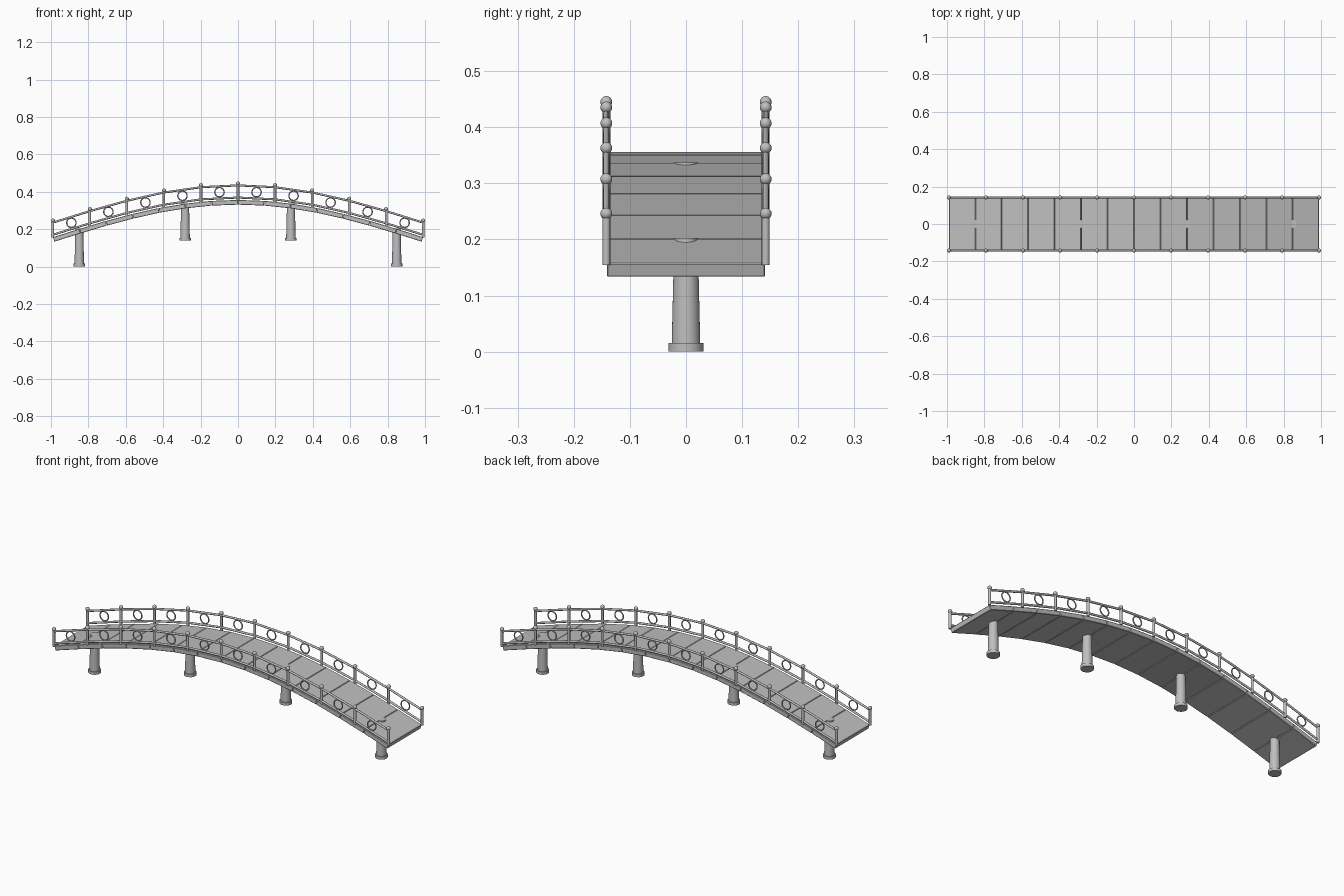
import bpy, bmesh, math
from mathutils import Vector, Matrix

if "Cube" in bpy.data.objects:
    bpy.data.objects.remove(bpy.data.objects["Cube"])

HALF, RISE, BASE = 0.99, 0.199, 0.157   # arch half length, rise, deck height at ends
WIDTH = 0.141                           # half width of the deck

mat = bpy.data.materials.new("stone grey")
mat.diffuse_color = (0.52, 0.52, 0.52, 1)
mat.use_nodes = True
mat.node_tree.nodes["Principled BSDF"].inputs["Base Color"].default_value = mat.diffuse_color


def arch(x):
    return BASE + RISE * math.cos(math.pi / 2 * x / HALF)


def normal(x):
    s = -RISE * math.pi / 2 / HALF * math.sin(math.pi / 2 * x / HALF)
    return Vector((-s, 0, 1)).normalized()


def finish(name, bm, smooth=True):
    bmesh.ops.recalc_face_normals(bm, faces=bm.faces)
    me = bpy.data.meshes.new(name)
    bm.to_mesh(me)
    bm.free()
    ob = bpy.data.objects.new(name, me)
    bpy.context.collection.objects.link(ob)
    me.materials.append(mat)
    if smooth:
        bpy.context.view_layer.objects.active = ob
        ob.select_set(True)
        bpy.ops.object.shade_smooth_by_angle(angle=math.radians(40))
        ob.select_set(False)
    return ob


def rod(bm, a, b, r1, r2=None, n=12):
    a, b = Vector(a), Vector(b)
    d = b - a
    m = Matrix.Translation((a + b) / 2) @ d.to_track_quat('Z', 'Y').to_matrix().to_4x4()
    bmesh.ops.create_cone(bm, cap_ends=True, segments=n, radius1=r1,
                          radius2=r1 if r2 is None else r2, depth=d.length, matrix=m)


def ring(bm, c, R, r, n=24, k=8):
    vs = [[bm.verts.new((c[0] + (R + r * math.cos(q)) * math.cos(p), c[1] + r * math.sin(q),
                         c[2] + (R + r * math.cos(q)) * math.sin(p)))
           for q in (2 * math.pi * j / k for j in range(k))]
          for p in (2 * math.pi * i / n for i in range(n))]
    for i in range(n):
        for j in range(k):
            i2, j2 = (i + 1) % n, (j + 1) % k
            bm.faces.new((vs[i][j], vs[i2][j], vs[i2][j2], vs[i][j2]))


# deck: fourteen slabs following the arch
bm = bmesh.new()
step = 2 * HALF / 14
for i in range(14):
    xs = (-HALF + i * step, -HALF + (i + 1) * step)
    vs = []
    for x, inset in zip(xs, (0.0007, -0.0007)):
        top = Vector((x + inset, 0, arch(x)))
        low = top - normal(x) * 0.025
        for p in (top, low):
            for y in (-WIDTH, WIDTH):
                vs.append(bm.verts.new((p.x, y, p.z)))
    for f in ((0, 1, 5, 4), (2, 6, 7, 3), (0, 4, 6, 2), (1, 3, 7, 5), (0, 2, 3, 1), (4, 5, 7, 6)):
        bm.faces.new([vs[k] for k in f])
bmesh.ops.recalc_face_normals(bm, faces=bm.faces)
bmesh.ops.bevel(bm, geom=list(bm.edges), offset=0.002, segments=1, affect='EDGES')
finish("deck_slabs", bm, False)

# pillars with a round foot, tops just reaching through the slab joints
for n, (x, foot) in enumerate(((-6, 0), (-2, 0.138), (2, 0.138), (6, 0))):
    x *= step
    bm = bmesh.new()
    rod(bm, (x, 0, foot), (x, 0, foot + 0.015), 0.031, n=32)
    rod(bm, (x, 0, foot + 0.01), (x, 0, arch(x) + 0.001), 0.0255, 0.021, n=32)
    finish("pillar_%d" % (n + 1), bm)

# railings on both sides: posts, ball caps, rails and rings
posts = [-HALF + i * HALF / 5 for i in range(11)]
for side, y in (("front", -0.142), ("back", 0.142)):
    bm = bmesh.new()
    for x in posts:
        rod(bm, (x, y, arch(x) - 0.003), (x, y, arch(x) + 0.086), 0.007)
    finish(side + "_posts", bm)

    bm = bmesh.new()
    for x in posts:
        bmesh.ops.create_uvsphere(bm, u_segments=16, v_segments=10, radius=0.0105,
                                  matrix=Matrix.Translation((x, y, arch(x) + 0.089)))
    finish(side + "_post_balls", bm)

    for label, h in (("top", 0.078), ("bottom", 0.013)):
        bm = bmesh.new()
        for a, b in zip(posts, posts[1:]):
            rod(bm, (a, y, arch(a) + h), (b, y, arch(b) + h), 0.0055)
        finish("%s_%s_rail" % (side, label), bm)

    bm = bmesh.new()
    for a, b in zip(posts, posts[1:]):
        ring(bm, ((a + b) / 2, y, (arch(a) + arch(b)) / 2 + 0.0465), 0.025, 0.0033)
    finish(side + "_rings", bm)
